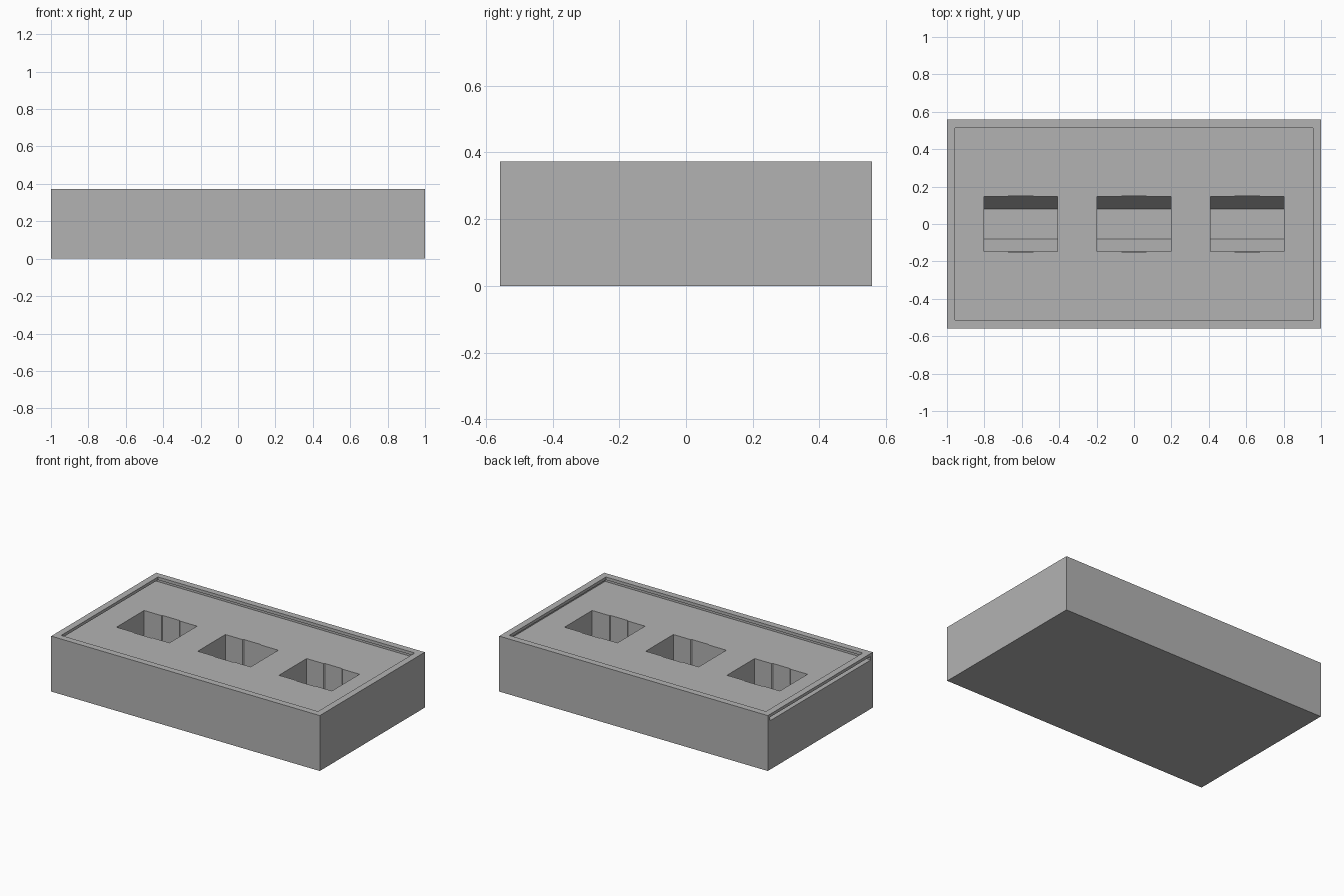
import bpy
import bmesh
import math

cube = bpy.data.objects.get("Cube")
if cube:
    bpy.data.objects.remove(cube, do_unlink=True)

LENGTH, WIDTH, HEIGHT = 2.0, 1.117, 0.373
WALL = 0.044
DECK = HEIGHT - WALL          # height of the recessed deck

grey = bpy.data.materials.new("plain grey")
grey.use_nodes = True
grey.diffuse_color = (0.45, 0.45, 0.45, 1)
grey.node_tree.nodes["Principled BSDF"].inputs["Base Color"].default_value = (0.45, 0.45, 0.45, 1)


def add_prism(name, profile, start, depth):
    """Extrude a closed loop of points from start along the depth vector."""
    bm = bmesh.new()
    face = bm.faces.new([bm.verts.new([p + s for p, s in zip(pt, start)]) for pt in profile])
    moved = bmesh.ops.extrude_face_region(bm, geom=[face])["geom"]
    bmesh.ops.translate(bm, vec=depth, verts=[v for v in moved if isinstance(v, bmesh.types.BMVert)])
    bmesh.ops.recalc_face_normals(bm, faces=bm.faces)
    mesh = bpy.data.meshes.new(name)
    bm.to_mesh(mesh)
    bm.free()
    mesh.materials.append(grey)
    obj = bpy.data.objects.new(name, mesh)
    bpy.context.collection.objects.link(obj)
    return obj


def add_box(name, x0, x1, y, z0, z1):
    loop = [(x0, -y, 0), (x1, -y, 0), (x1, y, 0), (x0, y, 0)]
    return add_prism(name, loop, (0, 0, z0), (0, 0, z1 - z0))


def cut(target, cutter):
    mod = target.modifiers.new(cutter.name, 'BOOLEAN')
    mod.operation = 'DIFFERENCE'
    mod.solver = 'EXACT'
    mod.object = cutter
    bpy.context.view_layer.objects.active = target
    bpy.ops.object.modifier_apply(modifier=mod.name)
    bpy.data.objects.remove(cutter, do_unlink=True)


# Solid tray body
tray = add_box("tray", -LENGTH / 2, LENGTH / 2, WIDTH / 2, 0, HEIGHT)

# Opening inside the rim
inner_x, inner_y = LENGTH / 2 - WALL, WIDTH / 2 - WALL
cut(tray, add_box("rim_opening", -inner_x, inner_x, inner_y, DECK, HEIGHT + 0.1))

# Lid groove under the rim, open through one end
cut(tray, add_box("lid_groove", -LENGTH, inner_x + 0.022, inner_y + 0.022, DECK, HEIGHT - 0.02))

# Three pockets with sloped bottoms and shallow finger notches
half = [(0.147, 0.5), (0.147, 0.155), (0.079, 0.04)]
section = [(0, y, z) for y, z in half] + [(0, -y, z) for y, z in reversed(half)]
radius = 0.153 / math.cos(math.pi / 8)
octagon = [(radius * math.cos((i + 0.5) * math.pi / 4),
            radius * math.sin((i + 0.5) * math.pi / 4), 0) for i in range(8)]
for x in (-0.605, 0, 0.605):
    cut(tray, add_prism("pocket", section, (x - 0.197, 0, 0), (0.394, 0, 0)))
    cut(tray, add_prism("finger_notch", octagon, (x, 0, 0.155), (0, 0, 0.4)))
